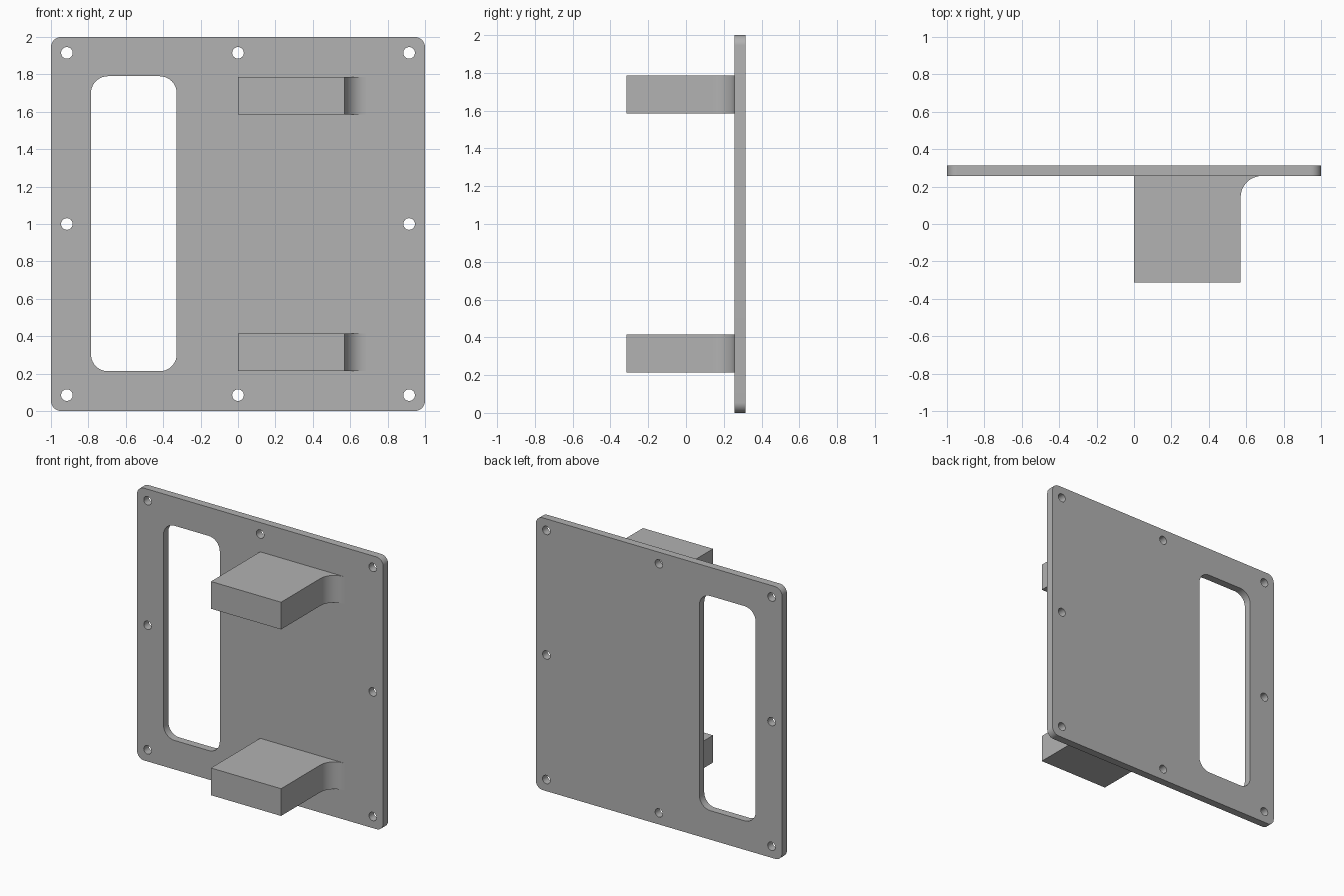
import bpy
import bmesh
from math import pi, cos, sin, radians
from mathutils import Matrix, Vector

cube = bpy.data.objects.get("Cube")
if cube:
    bpy.data.objects.remove(cube, do_unlink=True)

GREY = (0.445, 0.445, 0.445, 1.0)
metal = bpy.data.materials.new("plain grey")
metal.use_nodes = True
metal.diffuse_color = GREY
metal.node_tree.nodes["Principled BSDF"].inputs["Base Color"].default_value = GREY

FRONT, HALF_DEPTH = 0.257, 0.314   # plate front face, half of overall depth


def arc(cx, cy, r, start, end, steps):
    """Points along an arc, angles in degrees."""
    angles = [radians(start + (end - start) * i / steps) for i in range(steps + 1)]
    return [(cx + r * cos(a), cy + r * sin(a)) for a in angles]


def rounded_rect(x0, x1, z0, z1, r):
    corners = [(x1 - r, z1 - r), (x0 + r, z1 - r), (x0 + r, z0 + r), (x1 - r, z0 + r)]
    points = []
    for i, (cx, cz) in enumerate(corners):
        points += arc(cx, cz, r, 90 * i, 90 * i + 90, 10)
    return points


def circle(cx, cz, r):
    return arc(cx, cz, r, 0, 360, 32)[:-1]


def extruded(name, loops, depth, matrix):
    """Fill flat outlines (the first may contain holes) and extrude along local z."""
    bm = bmesh.new()
    for loop in loops:
        verts = [bm.verts.new((u, v, 0)) for u, v in loop]
        for i, vert in enumerate(verts):
            bm.edges.new((verts[i - 1], vert))
    bmesh.ops.triangle_fill(bm, edges=bm.edges[:], use_beauty=True,
                            normal=Vector((0, 0, 1)))
    result = bmesh.ops.extrude_face_region(bm, geom=bm.faces[:], use_keep_orig=True)
    top = [g for g in result["geom"] if isinstance(g, bmesh.types.BMVert)]
    bmesh.ops.translate(bm, verts=top, vec=(0, 0, depth))
    bm.transform(matrix)
    bmesh.ops.recalc_face_normals(bm, faces=bm.faces[:])
    # Round walls are smooth, all real corners stay sharp
    for face in bm.faces:
        face.smooth = True
    for edge in bm.edges:
        edge.smooth = edge.calc_face_angle(pi) < radians(30)
    mesh = bpy.data.meshes.new(name)
    bm.to_mesh(mesh)
    bm.free()
    mesh.materials.append(metal)
    obj = bpy.data.objects.new(name, mesh)
    bpy.context.collection.objects.link(obj)
    return obj


# Upright plate with a tall rounded window and eight screw holes
outlines = [rounded_rect(-1, 1, 0, 2, 0.055),
            rounded_rect(-0.786, -0.328, 0.213, 1.79, 0.09)]
for i in (-1, 0, 1):
    for k in (-1, 0, 1):
        if i or k:
            outlines.append(circle(0.915 * i, 1 + 0.915 * k, 0.031))
upright = Matrix.Translation((0, HALF_DEPTH, 0)) @ Matrix.Rotation(pi / 2, 4, "X")
extruded("plate", outlines, HALF_DEPTH - FRONT, upright)

# Two forward lugs, each with a fillet blending into the plate on one side
R, SIDE = 0.115, 0.57
lug = [(0, FRONT), (0, -HALF_DEPTH), (SIDE, -HALF_DEPTH)]
lug += arc(SIDE + R, FRONT - R, R, 180, 90, 12)
for name, z in (("lower_lug", 0.215), ("upper_lug", 1.585)):
    extruded(name, [lug], 0.2, Matrix.Translation((0, 0, z)))
